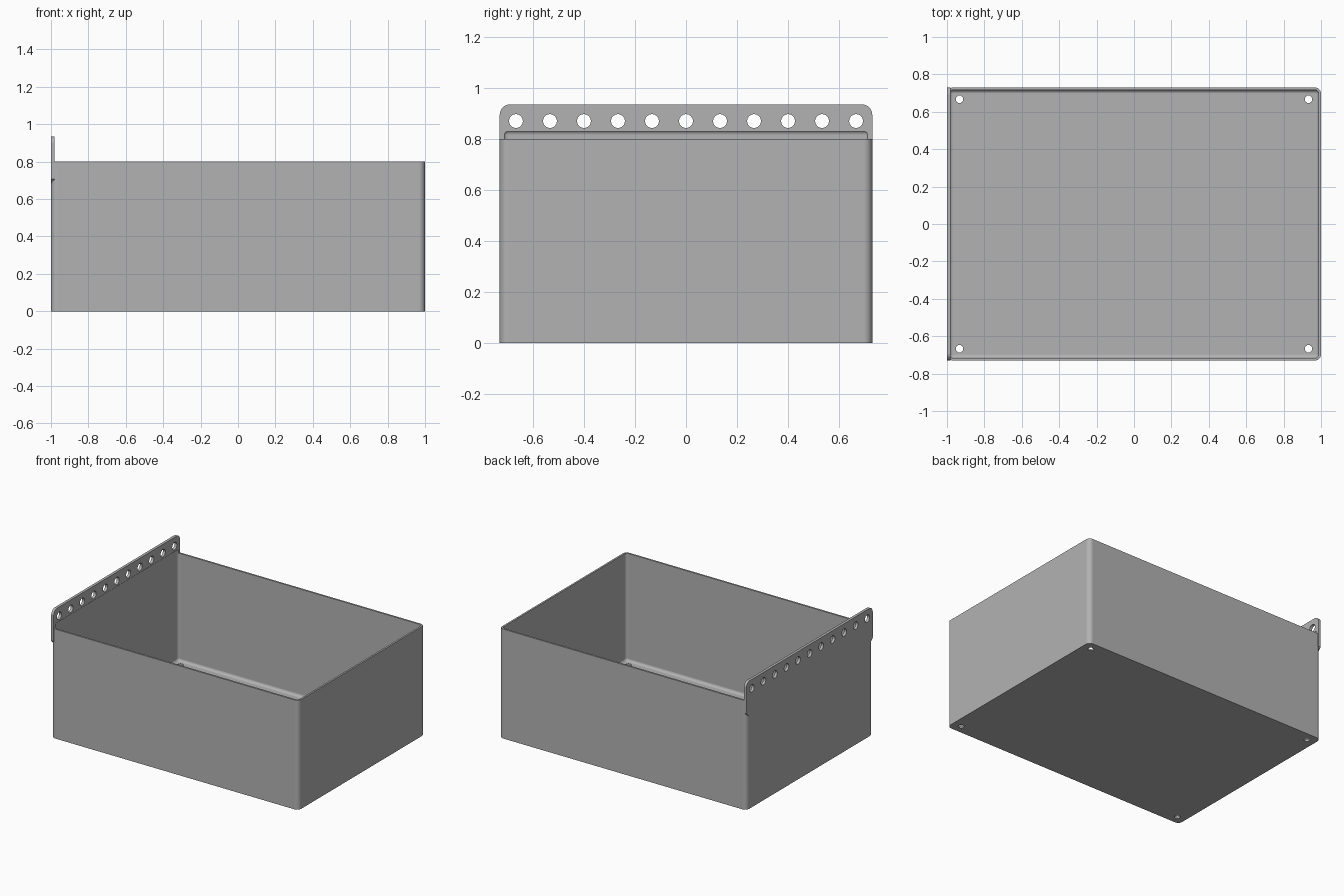
import bpy
import bmesh
from math import radians, pi
from mathutils import Matrix, Vector

if "Cube" in bpy.data.objects:
    bpy.data.objects.remove(bpy.data.objects["Cube"], do_unlink=True)

# Main dimensions
HALF_X, HALF_Y, HEIGHT = 1.0, 0.73, 0.8
WALL, CORNER = 0.0133, 0.0333
RAIL_THICK, RAIL_LOW, RAIL_TOP = 0.02, 0.673, 0.935

grey = bpy.data.materials.new("grey_plastic")
grey.use_nodes = True
colour = (0.45, 0.45, 0.45, 1)
grey.diffuse_color = colour
grey.node_tree.nodes["Principled BSDF"].inputs["Base Color"].default_value = colour


def make_object(name, bm):
    bmesh.ops.recalc_face_normals(bm, faces=bm.faces)
    mesh = bpy.data.meshes.new(name)
    bm.to_mesh(mesh)
    bm.free()
    mesh.materials.append(grey)
    obj = bpy.data.objects.new(name, mesh)
    bpy.context.collection.objects.link(obj)
    return obj


def block(low, high):
    bm = bmesh.new()
    low, high = Vector(low), Vector(high)
    size = Matrix.Diagonal((*(high - low), 1))
    bmesh.ops.create_cube(bm, size=1, matrix=Matrix.Translation((low + high) / 2) @ size)
    return bm


def bevel(bm, rule, radius, segments):
    edges = [e for e in bm.edges if rule(e)]
    bmesh.ops.bevel(bm, geom=edges, offset=radius, segments=segments,
                    profile=0.5, affect='EDGES', clamp_overlap=True)


def runs_along(edge, axis):
    a, b = edge.verts
    return abs((b.co - a.co).normalized()[axis]) > 0.99


def middle_z(edge):
    return (edge.verts[0].co.z + edge.verts[1].co.z) / 2


def combine(target, tool, operation):
    mod = target.modifiers.new(operation.title(), 'BOOLEAN')
    mod.operation, mod.object, mod.solver = operation, tool, 'EXACT'
    bpy.context.view_layer.objects.active = target
    bpy.ops.object.modifier_apply(modifier=mod.name)
    bpy.data.objects.remove(tool, do_unlink=True)


# Outer body with rounded upright corners
bm = block((-HALF_X, -HALF_Y, 0), (HALF_X, HALF_Y, HEIGHT))
bevel(bm, lambda e: runs_along(e, 2), CORNER, 8)
body = make_object("storage_bin", bm)

# Hanging rail: rounded top corners, chamfered lower ends
bm = block((-HALF_X, -HALF_Y, RAIL_LOW), (-HALF_X + RAIL_THICK, HALF_Y, RAIL_TOP))
bevel(bm, lambda e: runs_along(e, 0) and middle_z(e) > HEIGHT, 0.04, 8)
bevel(bm, lambda e: runs_along(e, 0) and middle_z(e) < RAIL_LOW + 0.01, CORNER, 1)
combine(body, make_object("hanging_rail", bm), 'UNION')

# Cavity rounded on every edge, reaching slightly into the rail
bm = block((WALL - HALF_X, WALL - HALF_Y, WALL),
           (HALF_X - WALL, HALF_Y - WALL, HEIGHT + 0.035))
bevel(bm, lambda e: True, CORNER - WALL, 8)
combine(body, make_object("cavity_cutter", bm), 'DIFFERENCE')

# Row of rail holes and four drain holes in the floor
bm = bmesh.new()


def hole(centre, radius, turn):
    bmesh.ops.create_cone(bm, cap_ends=True, segments=32, radius1=radius,
                          radius2=radius, depth=0.1,
                          matrix=Matrix.Translation(centre) @ turn)


for i in range(-5, 6):
    hole((-HALF_X, i * 0.1333, 0.87), 0.027, Matrix.Rotation(pi / 2, 4, 'Y'))
for sx in (-1, 1):
    for sy in (-1, 1):
        hole((sx * 0.933, sy * 0.667, 0), 0.02, Matrix.Identity(4))
combine(body, make_object("hole_cutter", bm), 'DIFFERENCE')

# Smooth fillets with flat walls
bpy.ops.object.select_all(action='DESELECT')
body.select_set(True)
bpy.context.view_layer.objects.active = body
bpy.ops.object.shade_smooth_by_angle(angle=radians(30))
normals = body.modifiers.new("Weighted Normals", 'WEIGHTED_NORMAL')
normals.keep_sharp = True
